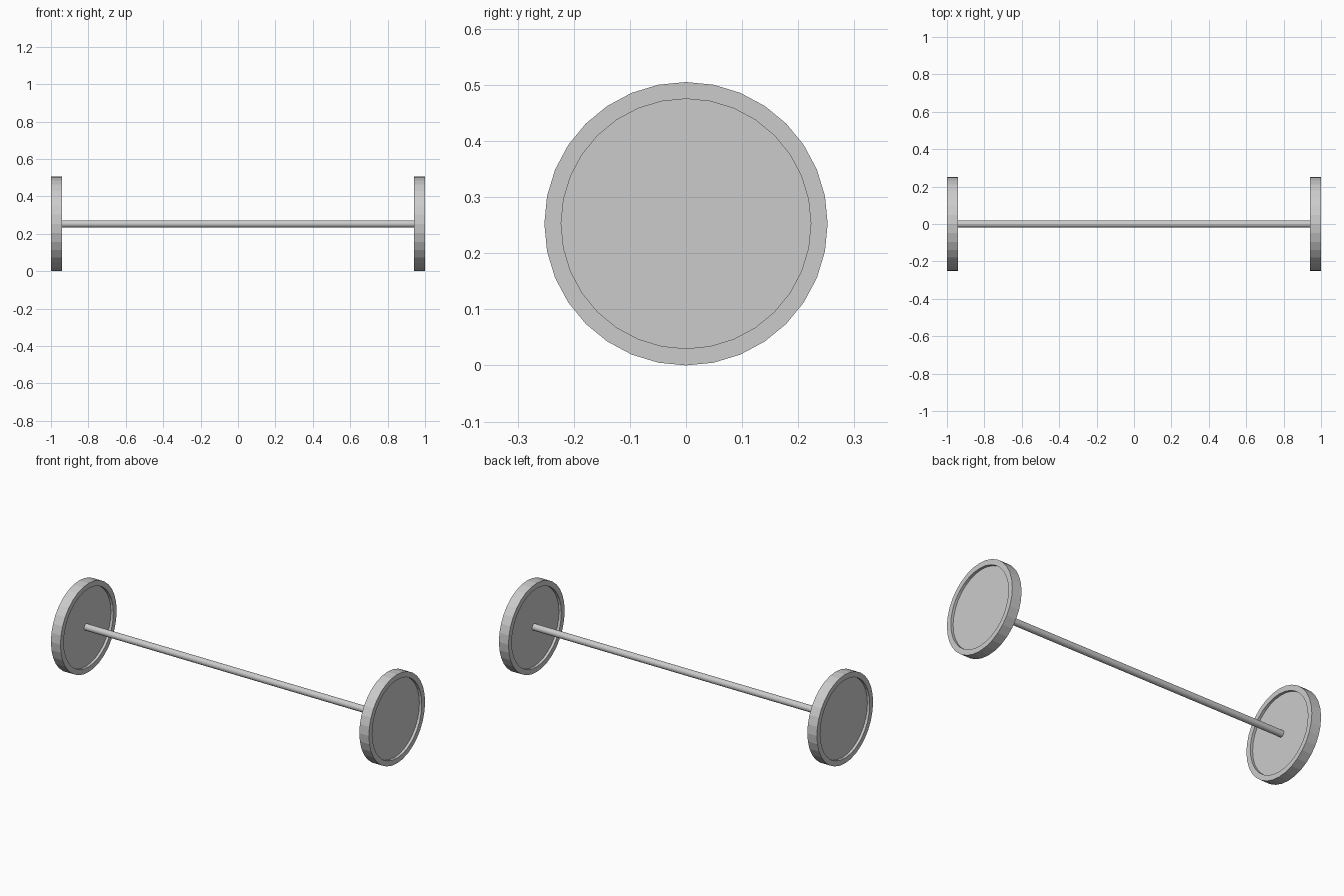
import bpy
import bmesh
from math import pi
from mathutils import Matrix

SIDES = 32
RADIUS = 0.2525       # wheel radius, also the axle height
RIM_INNER = 0.2225
HALF_WIDTH = 0.03
WEB_HALF = 0.015      # half thickness of the recessed disc
AXLE_RADIUS = 0.0185

if "Cube" in bpy.data.objects:
    bpy.data.objects.remove(bpy.data.objects["Cube"], do_unlink=True)

grey = bpy.data.materials.new("light_grey")
grey.use_nodes = True
colour = (0.6, 0.6, 0.6, 1)
grey.diffuse_color = colour
grey.node_tree.nodes["Principled BSDF"].inputs["Base Color"].default_value = colour


def turned_part(name, profile, x):
    """Lathe a (position, radius) profile about the x axis and cap its ends."""
    bm = bmesh.new()
    rings = []
    for pos, radius in profile:
        ring = [bm.verts.new(Matrix.Rotation(2 * pi * i / SIDES, 3, 'X')
                             @ Matrix.Translation((pos, 0, radius)).translation)
                for i in range(SIDES)]
        rings.append(ring)
    for a, b in zip(rings, rings[1:]):
        for i in range(SIDES):
            j = (i + 1) % SIDES
            bm.faces.new((a[i], a[j], b[j], b[i]))
    bm.faces.new(rings[0])
    bm.faces.new(rings[-1])
    bmesh.ops.recalc_face_normals(bm, faces=bm.faces)
    mesh = bpy.data.meshes.new(name)
    bm.to_mesh(mesh)
    bm.free()
    mesh.materials.append(grey)
    obj = bpy.data.objects.new(name, mesh)
    obj.location = (x, 0, RADIUS)
    bpy.context.collection.objects.link(obj)
    return obj


# Wheels: raised rim around a disc recessed on both sides
wheel_profile = [(-WEB_HALF, RIM_INNER), (-HALF_WIDTH, RIM_INNER),
                 (-HALF_WIDTH, RADIUS), (HALF_WIDTH, RADIUS),
                 (HALF_WIDTH, RIM_INNER), (WEB_HALF, RIM_INNER)]
wheel_x = 1 - HALF_WIDTH
for side, sign in (("left", 1), ("right", -1)):
    turned_part(side + "_wheel", wheel_profile, sign * wheel_x)

# Axle: thin rod ending inside the discs
turned_part("axle", [(-wheel_x, AXLE_RADIUS), (wheel_x, AXLE_RADIUS)], 0)
